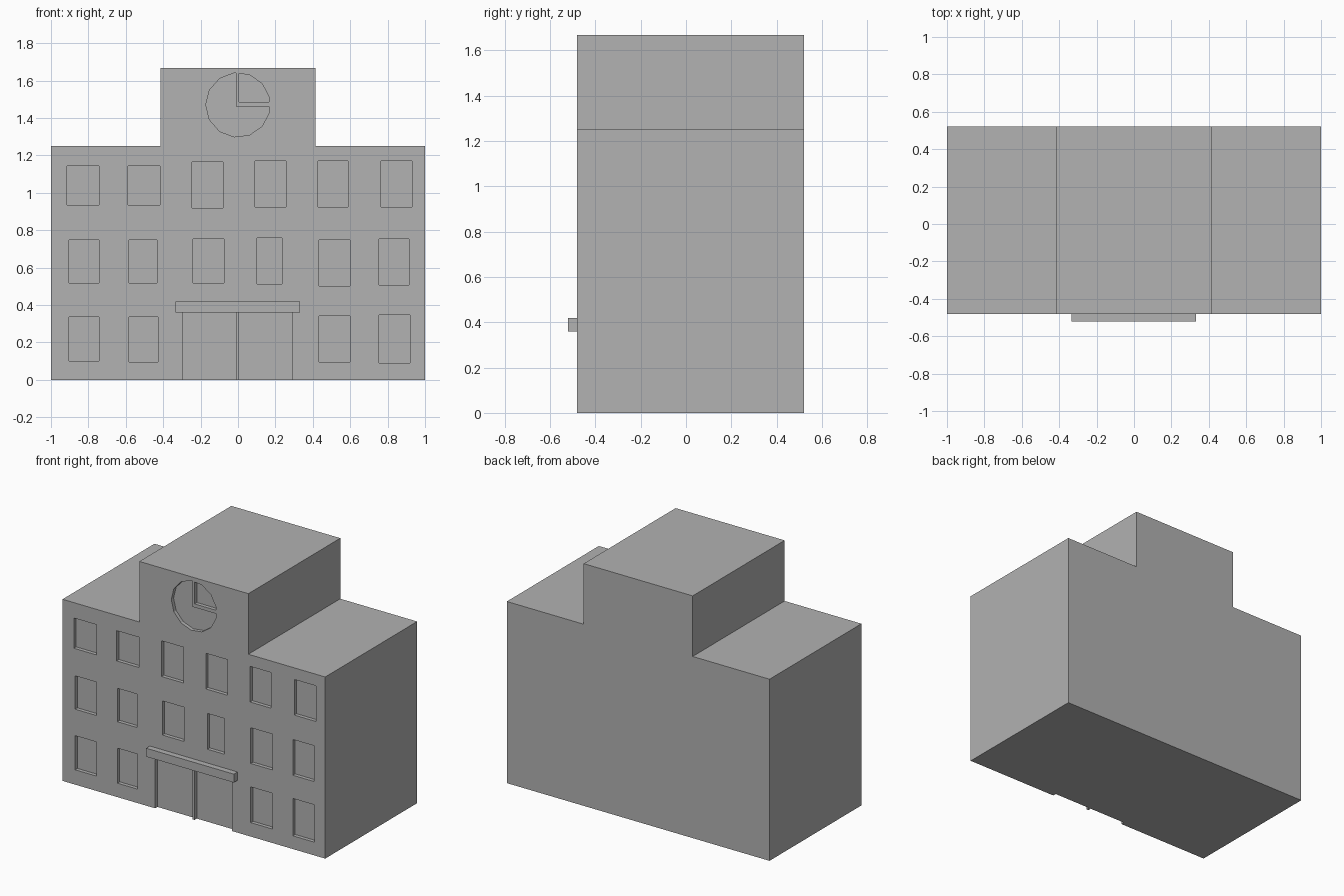
import bpy, bmesh, math

cube = bpy.data.objects.get("Cube")
if cube:
    bpy.data.objects.remove(cube, do_unlink=True)

FRONT, BACK, DEPTH = -0.48, 0.52, 0.025

grey = bpy.data.materials.new("plain_grey")
grey.use_nodes = True
grey.diffuse_color = (0.445, 0.445, 0.445, 1)
grey.node_tree.nodes["Principled BSDF"].inputs["Base Color"].default_value = grey.diffuse_color


def prism(bm, outline, y0, y1):
    """Extrude an x-z outline from y0 to y1."""
    face = bm.faces.new([bm.verts.new((x, y0, z)) for x, z in outline])
    moved = bmesh.ops.extrude_face_region(bm, geom=[face])["geom"]
    verts = [v for v in moved if isinstance(v, bmesh.types.BMVert)]
    bmesh.ops.translate(bm, verts=verts, vec=(0, y1 - y0, 0))


def rect(x0, x1, z0, z1):
    return [(x0, z0), (x1, z0), (x1, z1), (x0, z1)]


def build(name, outlines, y0, y1):
    bm = bmesh.new()
    for outline in outlines:
        prism(bm, outline, y0, y1)
    bmesh.ops.recalc_face_normals(bm, faces=bm.faces)
    mesh = bpy.data.meshes.new(name)
    bm.to_mesh(mesh)
    bm.free()
    mesh.materials.append(grey)
    obj = bpy.data.objects.new(name, mesh)
    bpy.context.collection.objects.link(obj)
    return obj


# Main block with raised central tower
half = [(1, 0), (1, 1.25), (0.415, 1.25), (0.415, 1.667)]
walls = build("walls", [half + [(-x, z) for x, z in reversed(half)]], FRONT, BACK)

# Slightly irregular windows, floor by floor
windows = [
    # top floor
    rect(-.914, -.743, .936, 1.144), rect(-.588, -.417, .936, 1.144),
    rect(-.246, -.08, .92, 1.166), rect(.091, .257, .925, 1.17),
    rect(.428, .588, .925, 1.17), rect(.765, .93, .925, 1.17),
    # middle floor
    rect(-.904, -.743, .519, .749), rect(-.583, -.433, .519, .749),
    rect(-.24, -.075, .519, .754), rect(.102, .235, .513, .759),
    rect(.433, .599, .503, .749), rect(.754, .914, .508, .754),
    # ground floor
    rect(-.904, -.743, .102, .337), rect(-.583, -.428, .096, .337),
    rect(.433, .599, .096, .342), rect(.754, .92, .091, .348),
]

# Pair of doors either side of a thin post
doors = [rect(-.295, -.01, -.05, .36), rect(.005, .29, -.05, .36)]

# Round clock recess
CLOCK_Z, RADIUS, SIDES = 1.47, 0.172, 13
angles = [math.pi + math.tau * i / SIDES for i in range(SIDES)]
clock = [(RADIUS * math.cos(a), CLOCK_Z + RADIUS * math.sin(a)) for a in angles]

# Cut all recesses into the front wall
cutter = build("recess_cutter", windows + doors + [clock], FRONT - 0.1, FRONT + DEPTH)
cutter.hide_render = True
cut = walls.modifiers.new("recesses", "BOOLEAN")
cut.operation = "DIFFERENCE"
cut.solver = "EXACT"
cut.object = cutter
bpy.context.view_layer.objects.active = walls
bpy.ops.object.modifier_apply(modifier=cut.name)
bpy.data.objects.remove(cutter, do_unlink=True)

# Clock hands, flush with the wall
build("minute_hand", [rect(-.01, .005, 1.463, 1.64)], FRONT, FRONT + DEPTH)
build("hour_hand", [rect(.005, .167, 1.463, 1.487)], FRONT, FRONT + DEPTH)

# Canopy above the doors
build("door_canopy", [rect(-.335, .332, .36, .418)], -0.52, FRONT)
